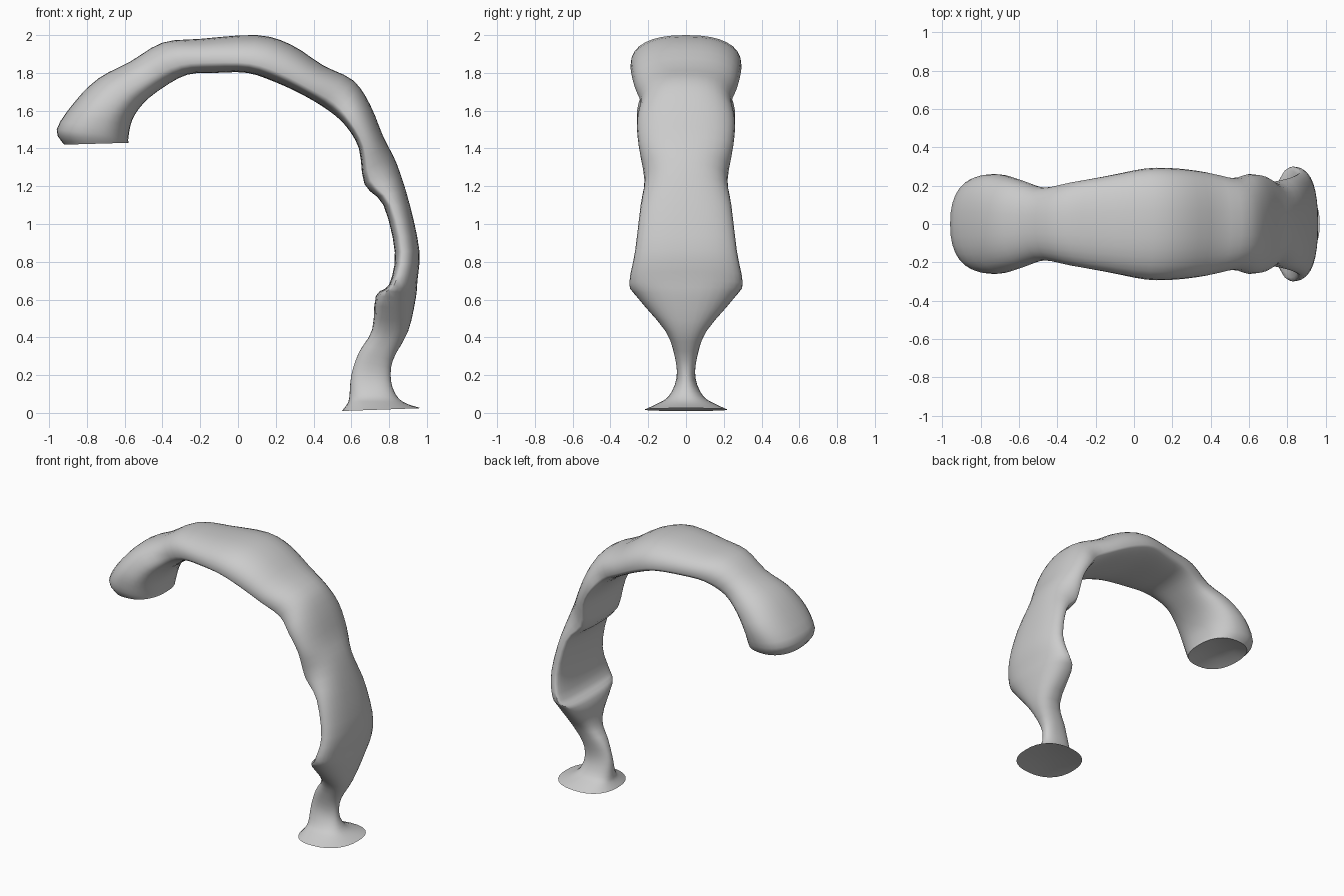
import bpy
import bmesh
from math import sin, cos, pi, copysign
from mathutils import Vector

default_cube = bpy.data.objects.get("Cube")
if default_cube:
    bpy.data.objects.remove(default_cube, do_unlink=True)

# Stations from hanging mouth to foot:
# outer x, outer z, inner x, inner z, half width, widest point (share from inner to outer)
STATIONS = [
    (-.92, 1.42, -.58, 1.43, .22, .5),
    (-.96, 1.5, -.58, 1.46, .25, .5),
    (-.87, 1.64, -.56, 1.55, .26, .5),
    (-.74, 1.77, -.5, 1.64, .23, .45),
    (-.57, 1.86, -.4, 1.72, .19, .4),
    (-.4, 1.96, -.27, 1.79, .22, .3),
    (-.2, 1.98, -.12, 1.8, .25, .3),
    (.1, 2, .05, 1.8, .29, .25),
    (.28, 1.95, .2, 1.75, .29, .25),
    (.45, 1.84, .35, 1.68, .27, .25),
    (.61, 1.76, .48, 1.6, .24, .25),
    (.7, 1.63, .57, 1.52, .26, .2),
    (.77, 1.46, .64, 1.4, .25, .2),
    (.84, 1.32, .67, 1.21, .22, .2),
    (.91, 1.1, .77, 1.1, .24, .3),
    (.96, .86, .83, .85, .27, .3),
    (.95, .7, .8, .68, .3, .2),
    (.94, .6, .73, .62, .26, .3),
    (.9, .43, .71, .44, .11, .5),
    (.82, .28, .64, .32, .06, .5),
    (.81, .17, .6, .2, .05, .5),
    (.84, .09, .59, .09, .09, .5),
    (.89, .05, .58, .05, .15, .5),
    (.97, .025, .55, .01, .22, .5),
]
SIDES = 32
STEPS = 3


def spline(a, b, c, d, t):
    """Smooth curve between b and c."""
    return 0.5 * (2 * b + (c - a) * t + (2 * a - 5 * b + 4 * c - d) * t * t
                  + (3 * b - a - 3 * c + d) * t ** 3)


def power(value, exponent):
    return copysign(abs(value) ** exponent, value)


def ring(bm, ox, oz, ix, iz, width, share):
    """Rounded cross-section: deep back, shallow inner face."""
    outer, inner = Vector((ox, 0, oz)), Vector((ix, 0, iz))
    middle = inner.lerp(outer, share)
    verts = []
    for k in range(SIDES):
        a = 2 * pi * k / SIDES
        c, s = power(cos(a), 0.85), power(sin(a), 0.85)
        reach = outer - middle if c > 0 else inner - middle
        point = middle + reach * abs(c)
        point.y = width * s
        verts.append(bm.verts.new(point))
    return verts


def recess(bm, rim, depth):
    """Close an end with a shallow hollow."""
    centre = sum((v.co for v in rim), Vector()) / SIDES
    inset = [bm.verts.new(v.co.lerp(centre, 0.4) + Vector((0, 0, depth * 0.7)))
             for v in rim]
    bridge(bm, rim, inset)
    tip = bm.verts.new(centre + Vector((0, 0, depth)))
    for k in range(SIDES):
        bm.faces.new((inset[k], inset[(k + 1) % SIDES], tip))


def bridge(bm, first, second):
    for k in range(SIDES):
        n = (k + 1) % SIDES
        bm.faces.new((first[k], first[n], second[n], second[k]))


# Arched body lofted through the stations
bm = bmesh.new()
rings = []
last = len(STATIONS) - 1
for i in range(last):
    four = [STATIONS[min(max(i + j, 0), last)] for j in (-1, 0, 1, 2)]
    for step in range(STEPS):
        rings.append(ring(bm, *(spline(*vals, step / STEPS) for vals in zip(*four))))
rings.append(ring(bm, *STATIONS[last]))
for first, second in zip(rings, rings[1:]):
    bridge(bm, first, second)

# Hollow mouth and hollow foot
recess(bm, rings[0], 0.04)
recess(bm, rings[-1], 0.02)
bmesh.ops.recalc_face_normals(bm, faces=bm.faces)

mesh = bpy.data.meshes.new("arched_trunk")
bm.to_mesh(mesh)
bm.free()
trunk = bpy.data.objects.new("arched_trunk", mesh)
bpy.context.collection.objects.link(trunk)

# Plain grey finish
grey = bpy.data.materials.new("plain_grey")
grey.use_nodes = True
colour = (0.6, 0.6, 0.6, 1)
grey.diffuse_color = colour
grey.node_tree.nodes["Principled BSDF"].inputs["Base Color"].default_value = colour
mesh.materials.append(grey)

# Smooth surface with crisp rims
bpy.ops.object.select_all(action='DESELECT')
trunk.select_set(True)
bpy.context.view_layer.objects.active = trunk
bpy.ops.object.shade_smooth_by_angle(angle=pi / 4)
